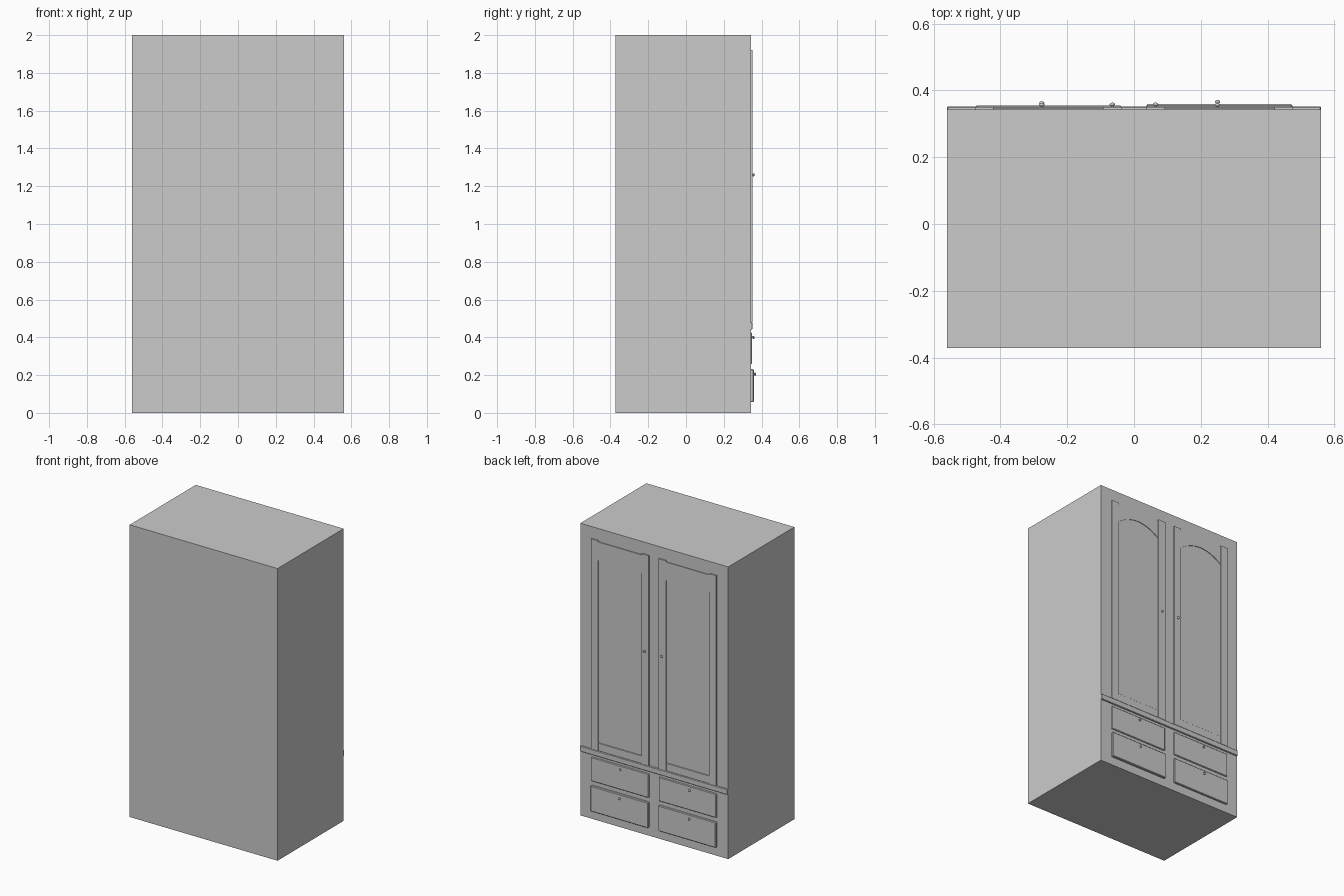
import bpy, bmesh, math
from mathutils import Matrix

if "Cube" in bpy.data.objects:
    bpy.data.objects.remove(bpy.data.objects["Cube"])

FACE = 0.343  # y of the cabinet face that carries the doors


def finish(name, bm):
    bmesh.ops.recalc_face_normals(bm, faces=bm.faces)
    me = bpy.data.meshes.new(name)
    bm.to_mesh(me)
    bm.free()
    ob = bpy.data.objects.new(name, me)
    bpy.context.collection.objects.link(ob)
    return ob


def box(name, x0, x1, y0, y1, z0, z1, bevel=0.0):
    bm = bmesh.new()
    bmesh.ops.create_cube(bm, size=1)
    for v in bm.verts:
        v.co = ((x0 + x1) / 2 + v.co.x * (x1 - x0),
                (y0 + y1) / 2 + v.co.y * (y1 - y0),
                (z0 + z1) / 2 + v.co.z * (z1 - z0))
    ob = finish(name, bm)
    if bevel:
        mod = ob.modifiers.new("bevel", 'BEVEL')
        mod.width, mod.segments = bevel, 1
    return ob


def arched_rail(name, x0, x1, y0, y1, spring, peak, top, n=16):
    # Flat top, arched underside, extruded through the door thickness
    pts = [(x1, top), (x0, top)]
    for i in range(n + 1):
        t = i / n
        pts.append((x0 + (x1 - x0) * t, spring + (peak - spring) * (1 - (2 * t - 1) ** 2)))
    bm = bmesh.new()
    face = bm.faces.new([bm.verts.new((x, y0, z)) for x, z in pts])
    ext = bmesh.ops.extrude_face_region(bm, geom=[face])
    for v in ext["geom"]:
        if isinstance(v, bmesh.types.BMVert):
            v.co.y = y1
    return finish(name, bm)


def knob(name, x, y, z):
    # Short neck with a rounded head
    bm = bmesh.new()
    bmesh.ops.create_cone(bm, cap_ends=True, segments=12, radius1=0.004, radius2=0.004, depth=0.008,
                          matrix=Matrix.Translation((x, y + 0.002, z)) @ Matrix.Rotation(math.pi / 2, 4, 'X'))
    bmesh.ops.create_uvsphere(bm, u_segments=12, v_segments=8, radius=0.008,
                              matrix=Matrix.Translation((x, y + 0.007, z)) @ Matrix.Diagonal((1, 0.7, 1, 1)))
    for f in bm.faces:
        f.smooth = True
    return finish(name, bm)


# Carcass and the moulding between doors and drawers
box("cabinet_body", -0.56, 0.56, -0.372, FACE, 0, 2)
box("waist_moulding", -0.56, 0.56, FACE - 0.005, 0.352, 0.442, 0.48, 0.003)

for side, s in (("left", -1), ("right", 1)):
    def span(a, b):
        return min(s * a, s * b), max(s * a, s * b)

    # Door: two stiles, arched top rail, bottom rail, thin inset panel
    back, front = FACE - 0.005, 0.351
    box(side + "_door_outer_stile", *span(0.421, 0.474), back, front, 0.48, 1.92)
    box(side + "_door_inner_stile", *span(0.037, 0.093), back, front, 0.48, 1.92)
    arched_rail(side + "_door_top_rail", *span(0.093, 0.421), back, 0.348, 1.785, 1.845, 1.91)
    box(side + "_door_bottom_rail", *span(0.093, 0.421), back, 0.348, 0.48, 0.535, 0.002)
    box(side + "_door_panel", *span(0.093, 0.421), back, FACE + 0.001, 0.53, 1.87)
    knob(side + "_door_knob", s * 0.065, front, 1.26)

    # Two drawers, the lower one standing slightly prouder
    lower = 0.355 if s < 0 else 0.359
    kx = -0.276 if s < 0 else 0.25
    for level, y, z0, z1, kz in (("upper", 0.350, 0.26, 0.425, 0.40), ("lower", lower, 0.057, 0.232, 0.205)):
        box(f"{side}_{level}_drawer", *span(0.037, 0.474), back, y, z0, z1, 0.004)
        knob(f"{side}_{level}_drawer_knob", kx, y, kz)
